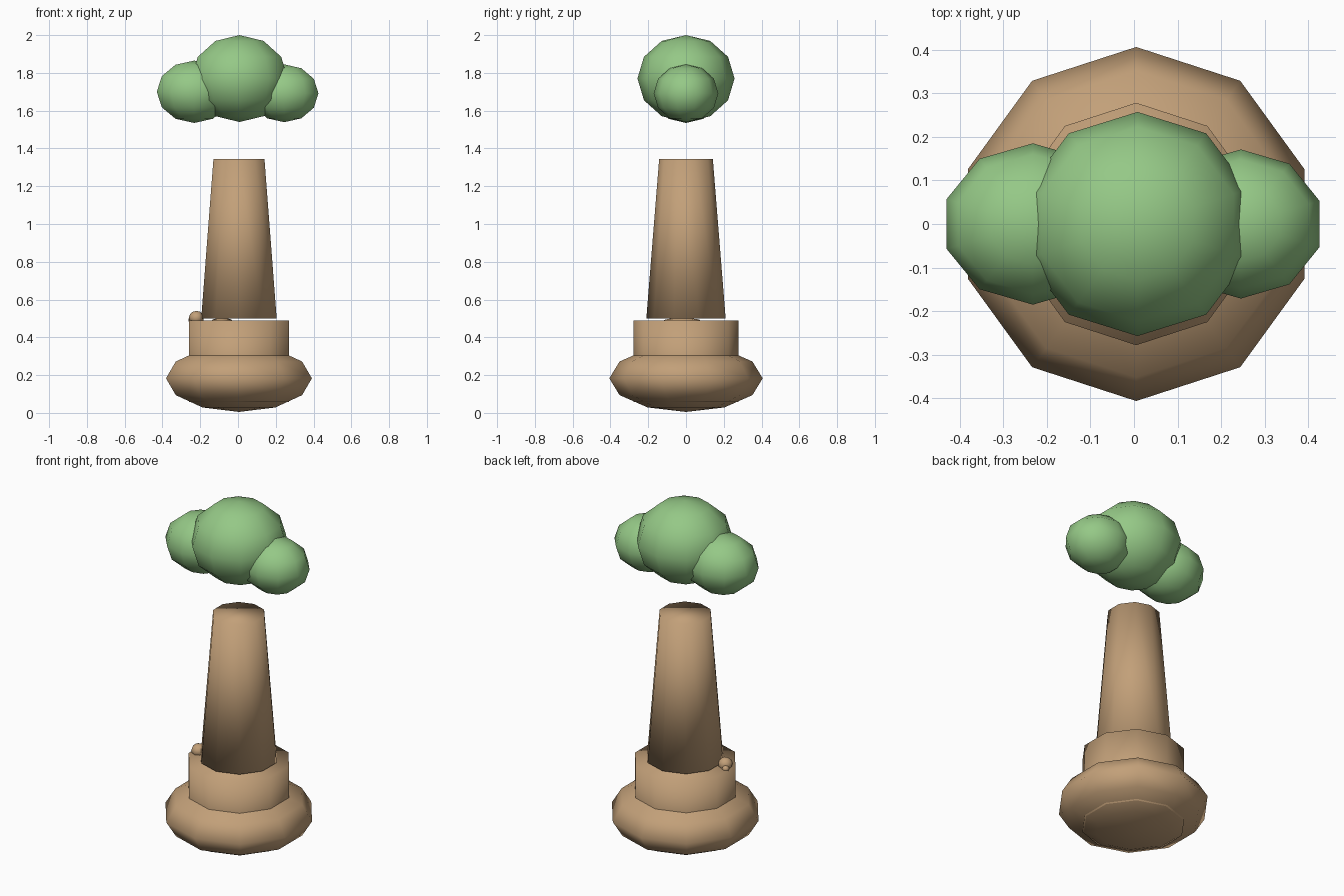
import bpy
import bmesh
from mathutils import Matrix, Vector

SIDES = 10

cube = bpy.data.objects.get("Cube")
if cube:
    bpy.data.objects.remove(cube, do_unlink=True)


def make_material(name, rgb):
    mat = bpy.data.materials.new(name)
    mat.use_nodes = True
    color = (*rgb, 1.0)
    mat.diffuse_color = color
    mat.node_tree.nodes["Principled BSDF"].inputs["Base Color"].default_value = color
    return mat


def finish(name, bm, mat):
    bmesh.ops.recalc_face_normals(bm, faces=bm.faces)
    for face in bm.faces:
        face.smooth = True
    mesh = bpy.data.meshes.new(name)
    bm.to_mesh(mesh)
    bm.free()
    mesh.materials.append(mat)
    obj = bpy.data.objects.new(name, mesh)
    bpy.context.collection.objects.link(obj)
    return obj


def ball(name, center, radii, mat, sides=SIDES, rings=6):
    bm = bmesh.new()
    bmesh.ops.create_uvsphere(bm, u_segments=sides, v_segments=rings, radius=1)
    bmesh.ops.scale(bm, vec=Vector(radii), verts=bm.verts)
    bmesh.ops.translate(bm, vec=Vector(center), verts=bm.verts)
    return finish(name, bm, mat)


def column(name, x, bottom, top, r_bottom, r_top, mat):
    bm = bmesh.new()
    bmesh.ops.create_cone(
        bm, cap_ends=True, segments=SIDES, radius1=r_bottom, radius2=r_top,
        depth=top - bottom, matrix=Matrix.Translation((x, 0, (top + bottom) / 2)))
    return finish(name, bm, mat)


bark = make_material("tan bark", (0.54, 0.35, 0.19))
leaf = make_material("leaf green", (0.30, 0.58, 0.24))

# Swollen root, collar and tapering trunk
ball("root_bulge", (0.005, 0, 0.183), (0.406, 0.406, 0.178), bark)
column("root_collar", 0.005, 0.058, 0.49, 0.278, 0.278, bark)
column("trunk", 0.005, 0.5, 1.345, 0.21, 0.142, bark)

# Small knobs on the collar
ball("knob", (-0.22, -0.05, 0.503), (0.04, 0.04, 0.037), bark, sides=8)
ball("small_knob", (-0.243, -0.02, 0.492), (0.02, 0.02, 0.018), bark, sides=8)
ball("hidden_knob", (-0.085, -0.02, 0.488), (0.055, 0.1, 0.014), bark, sides=8)

# Foliage crown
ball("crown_middle", (0.008, 0, 1.77), (0.268, 0.257, 0.23), leaf)
ball("crown_right", (-0.232, 0, 1.70), (0.208, 0.185, 0.165), leaf)
ball("crown_left", (0.245, 0, 1.692), (0.19, 0.171, 0.153), leaf)
